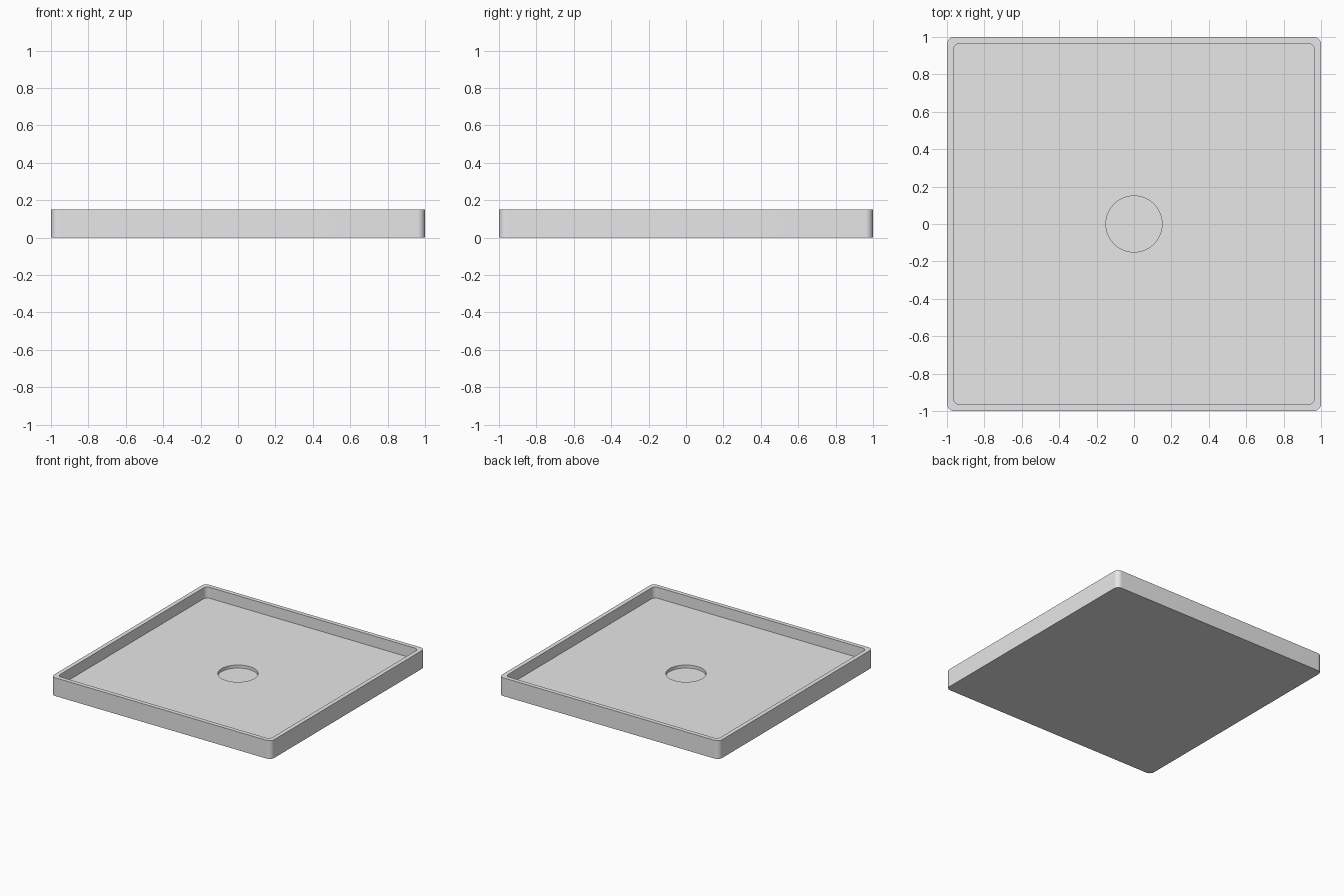
import bpy
import bmesh
from math import cos, sin, pi, radians

cube = bpy.data.objects.get("Cube")
if cube:
    bpy.data.objects.remove(cube, do_unlink=True)

STEPS = 16           # points per quarter turn
HEIGHT = 0.15
FLOOR = 0.06
RECESS_FLOOR = 0.035


def rounded_square(bm, half, radius, z):
    """Ring of vertices around a square with rounded corners."""
    ring = []
    for quarter, (sx, sy) in enumerate([(1, 1), (-1, 1), (-1, -1), (1, -1)]):
        for i in range(STEPS):
            a = (quarter + i / (STEPS - 1)) * pi / 2
            x = sx * (half - radius) + radius * cos(a)
            y = sy * (half - radius) + radius * sin(a)
            ring.append(bm.verts.new((x, y, z)))
    return ring


def circle(bm, radius, z):
    """Ring with the same number of vertices as a rounded square."""
    count = 4 * STEPS
    angles = [(i + 0.5) * 2 * pi / count for i in range(count)]
    return [bm.verts.new((radius * cos(a), radius * sin(a), z)) for a in angles]


def bridge(bm, lower, upper):
    n = len(lower)
    for i in range(n):
        j = (i + 1) % n
        bm.faces.new((lower[i], lower[j], upper[j], upper[i]))


# Plain grey material
grey = bpy.data.materials.new("plain_grey")
grey.use_nodes = True
grey.diffuse_color = (0.8, 0.8, 0.8, 1)
grey.node_tree.nodes["Principled BSDF"].inputs["Base Color"].default_value = (0.8, 0.8, 0.8, 1)

# Tray: outer wall, rim, inner wall, floor and round recess
bm = bmesh.new()
rings = [
    rounded_square(bm, 1.0, 0.04, 0),
    rounded_square(bm, 1.0, 0.04, HEIGHT),
    rounded_square(bm, 0.965, 0.036, HEIGHT),
    rounded_square(bm, 0.965, 0.036, FLOOR),
    circle(bm, 0.15, FLOOR),
    circle(bm, 0.15, RECESS_FLOOR),
]
for a, b in zip(rings, rings[1:]):
    bridge(bm, a, b)
bm.faces.new(rings[0][::-1])   # underside
bm.faces.new(rings[-1])        # recess floor
bmesh.ops.recalc_face_normals(bm, faces=bm.faces)

mesh = bpy.data.meshes.new("tray")
bm.to_mesh(mesh)
bm.free()
mesh.materials.append(grey)
tray = bpy.data.objects.new("tray", mesh)
bpy.context.collection.objects.link(tray)

# Smooth rounded corners, crisp edges
bpy.ops.object.select_all(action="DESELECT")
tray.select_set(True)
bpy.context.view_layer.objects.active = tray
bpy.ops.object.shade_smooth_by_angle(angle=radians(30))
